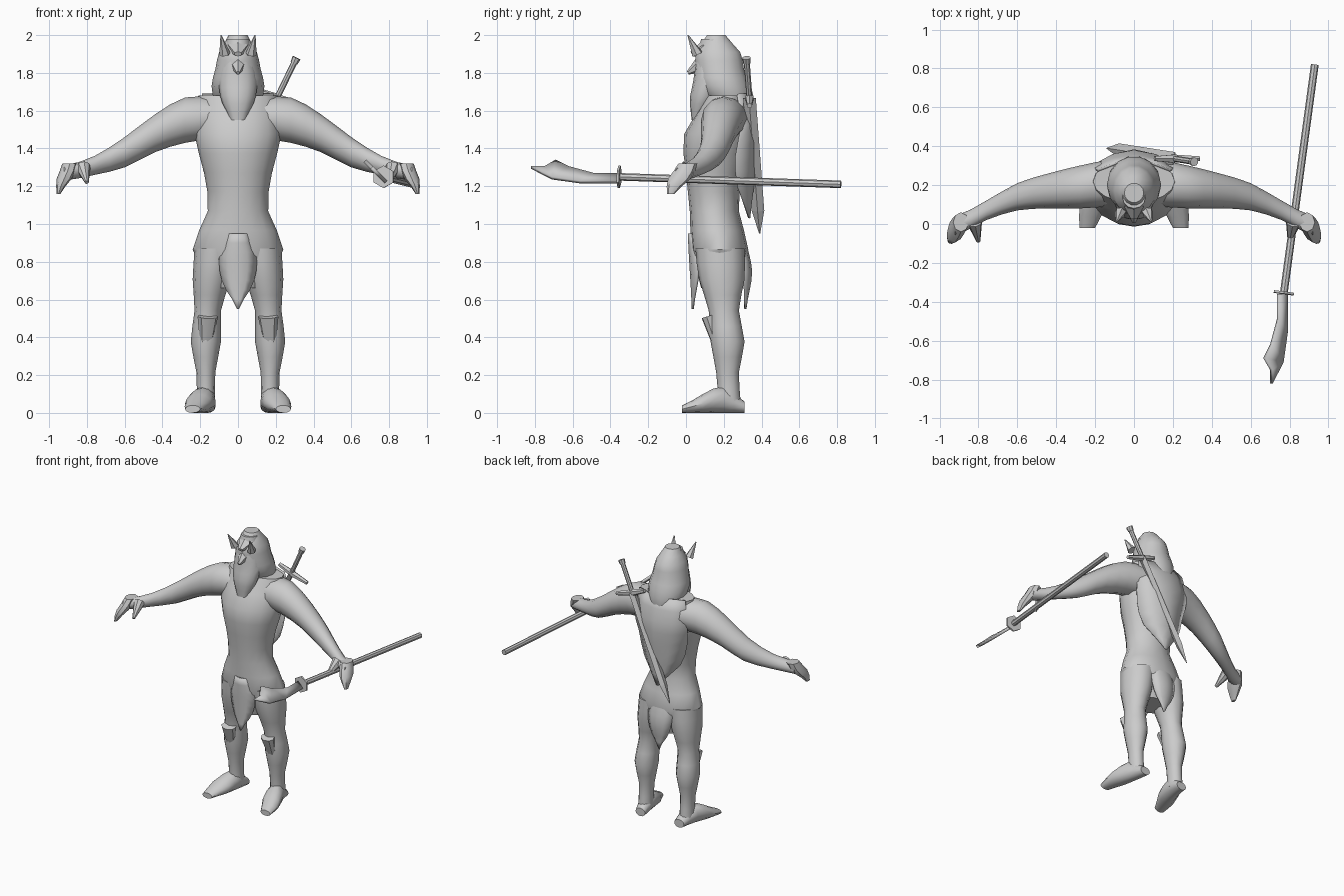
import bpy, bmesh, math
from mathutils import Vector

if "Cube" in bpy.data.objects:
    bpy.data.objects.remove(bpy.data.objects["Cube"])

GREY = (.6, .6, .6, 1)
material = bpy.data.materials.new("plain grey")
material.use_nodes = True
material.diffuse_color = GREY
material.node_tree.nodes["Principled BSDF"].inputs["Base Color"].default_value = GREY


def finish(name, bm, mirror=False, thickness=0):
    """Turn a mesh into a named, smooth shaded object."""
    bmesh.ops.recalc_face_normals(bm, faces=bm.faces)
    mesh = bpy.data.meshes.new(name)
    bm.to_mesh(mesh)
    bm.free()
    mesh.materials.append(material)
    for polygon in mesh.polygons:
        polygon.use_smooth = True
    mesh.set_sharp_from_angle(angle=math.radians(40))
    part = bpy.data.objects.new(name, mesh)
    bpy.context.collection.objects.link(part)
    if thickness:
        part.modifiers.new("Thickness", "SOLIDIFY").thickness = thickness
    if mirror:
        part.modifiers.new("Mirror", "MIRROR").use_mirror_merge = False
    return part


def sample(values, fraction):
    """Smooth curve through evenly spaced values; a single number stays constant."""
    if not isinstance(values, list):
        return values
    place = fraction * (len(values) - 1)
    index = min(int(place), len(values) - 2)
    t = place - index
    b, c = values[index], values[index + 1]
    a = values[index - 1] if index else b
    d = values[index + 2] if index + 2 < len(values) else c
    bend = 2 * a - 5 * b + 4 * c - d + t * (3 * (b - c) + d - a)
    return b + t / 2 * (c - a + t * bend)


def skin(bm, rows, closed):
    """Bridge neighbouring rows of vertices with quads."""
    for low, high in zip(rows, rows[1:]):
        count = len(low)
        for i in range(count if closed else count - 1):
            j = (i + 1) % count
            bm.faces.new((low[i], low[j], high[j], high[i]))


def loft(name, axis, start, end, centre, radius, sides=12, steps=10, mirror=False):
    """Rounded body along an axis; centre and radius are pairs of profiles."""
    bm = bmesh.new()
    rings = []
    for step in range(steps + 1):
        fraction = step / steps
        along = start + (end - start) * fraction
        ring = []
        for i in range(sides):
            angle = math.tau * i / sides
            u = sample(centre[0], fraction) + sample(radius[0], fraction) * math.cos(angle)
            v = sample(centre[1], fraction) + sample(radius[1], fraction) * math.sin(angle)
            places = {"x": (along, u, v), "y": (u, along, v), "z": (u, v, along)}
            ring.append(bm.verts.new(places[axis]))
        rings.append(ring)
    skin(bm, rings, closed=True)
    bm.faces.new(rings[0])
    bm.faces.new(rings[-1])
    return finish(name, bm, mirror)


def cloth(name, top, bottom, width, middle, edge, steps=8):
    """Hanging panel, curved across from its middle to its edges."""
    bm = bmesh.new()
    rows = []
    for step in range(steps + 1):
        fraction = step / steps
        half, mid, side = (sample(p, fraction) for p in (width, middle, edge))
        height = top + (bottom - top) * fraction
        rows.append([bm.verts.new((c * half, mid + (side - mid) * c * c, height))
                     for c in (-1, -.5, 0, .5, 1)])
    skin(bm, rows, closed=False)
    return finish(name, bm, thickness=.012)


def rod(name, start, end, radius, end_radius, sides=8, squash=1, mirror=False):
    """Straight tapered bar between two points."""
    start, end = Vector(start), Vector(end)
    bm = bmesh.new()
    bmesh.ops.create_cone(bm, cap_ends=True, segments=sides, radius1=radius,
                          radius2=end_radius, depth=(end - start).length)
    bmesh.ops.scale(bm, vec=(1, squash, 1), verts=bm.verts)
    turn = (end - start).to_track_quat("Z", "Y")
    for vert in bm.verts:
        vert.co = turn @ vert.co + (start + end) / 2
    return finish(name, bm, mirror)


# Torso and hips
loft("torso", "z", .66, 1.68, sides=16,
     centre=(0, [.18, .18, .15, .15, .17, .22]),
     radius=([.13, .24, .16, .18, .23, .21], [.1, .15, .13, .15, .18, .11]))

# Arms and hands
loft("arm", "x", .12, .92, mirror=True,
     centre=([.21, .19, .17, .14, .07, -.01], [1.56, 1.55, 1.48, 1.38, 1.31, 1.27]),
     radius=([.12, .11, .09, .07, .05, .05], [.11, .12, .1, .08, .05, .04]))
loft("fingers", "z", 1.32, 1.16, sides=8, steps=4, mirror=True,
     centre=([.89, .95], [.01, -.08]),
     radius=([.04, .04, .01], [.05, .06, .02]))
rod("thumb", (.82, .01, 1.3), (.8, -.09, 1.22), .04, .01, mirror=True)

# Legs, knee guards and feet
loft("leg", "z", .05, .87, mirror=True,
     centre=([.17, .17, .17, .16, .14, .12], [.23, .22, .22, .2, .19, .18]),
     radius=([.05, .05, .08, .07, .1, .11], [.06, .06, .09, .08, .12, .13]))
rod("knee_guard", (.17, .17, .34), (.16, .12, .51), .03, .055, squash=.7, mirror=True)
instep = [.02, .05, .07, .03]
loft("foot", "y", -.02, .31, steps=6, mirror=True,
     centre=([.24, .21, .18, .16], instep),
     radius=([.04, .07, .06, .04], instep))

# Loincloth, front and back
tongue = [.06, .1, .08, .005]
cloth("front_loincloth", .95, .55, tongue, [.01, .03], [.04, .06, .03])
cloth("back_loincloth", .95, .55, tongue, [.31, .35, .32], [.29, .31, .32])

# Cape on the back
cloth("cape", 1.69, 1.03,
      width=[.19, .22, .2, .15, .01],
      middle=[.33, .38, .38, .36, .34],
      edge=[.28, .3, .27, .28, .34])

# Head: hood, bearded muzzle, brow, nose and ears
loft("hood", "z", 1.55, 2, sides=14,
     centre=(0, [.31, .24, .2, .18, .17, .16]),
     radius=([.07, .12, .14, .12, .1, .05], [.02, .11, .14, .13, .12, .05]))
loft("muzzle", "z", 1.55, 1.98,
     centre=(0, [.05, .09, .11, .12, .14]),
     radius=([.04, .09, .1, .08, .06], [.02, .07, .07, .07, .06]))
rod("nose", (0, .09, 1.85), (0, .01, 1.8), .05, .01, sides=6)
rod("brow", (0, .1, 1.93), (0, .03, 1.9), .06, .02, sides=6, squash=.7)
rod("ear", (.07, .06, 1.9), (.09, .01, 2), .03, .003, sides=6, mirror=True)

# Polearm held in the left hand
butt, neck = Vector((.93, .82, 1.21)), Vector((.77, -.36, 1.25))
rod("polearm_shaft", butt, neck, .02, .02)
rod("polearm_guard", butt.lerp(neck, .99), neck, .06, .06, sides=6)

# Hooked blade, outlined by distance from the guard and offset across the blade
outline = [(0, -.03), (.2, -.03), (.35, 0), (.46, .08), (.39, .08),
           (.33, .13), (.26, .08), (.13, .03), (0, .03)]
across = Vector((-.7, 0, .7))
bm = bmesh.new()
bm.faces.new([bm.verts.new(neck + Vector((0, -reach, 0)) + across * offset)
              for reach, offset in outline])
bmesh.ops.triangulate(bm, faces=bm.faces)
finish("polearm_blade", bm, thickness=.02)

# Sword slung across the back, parts placed along one line
pommel, point = Vector((.31, .32, 1.88)), Vector((-.14, .39, .95))
hub, shoulder = pommel.lerp(point, .23), pommel.lerp(point, .87)
rod("sword_grip", pommel, hub, .016, .016)
rod("sword_pommel", pommel, pommel.lerp(point, .03), .023, .02)
for side, arm in (("left", Vector((.13, 0, -.04))), ("right", Vector((-.1, 0, .04)))):
    rod("sword_guard_" + side, hub, hub + arm, .024, .014, sides=6)
rod("sword_blade", hub, shoulder, .034, .034, sides=4, squash=.4)
rod("sword_tip", shoulder, point, .034, .003, sides=4, squash=.4)
